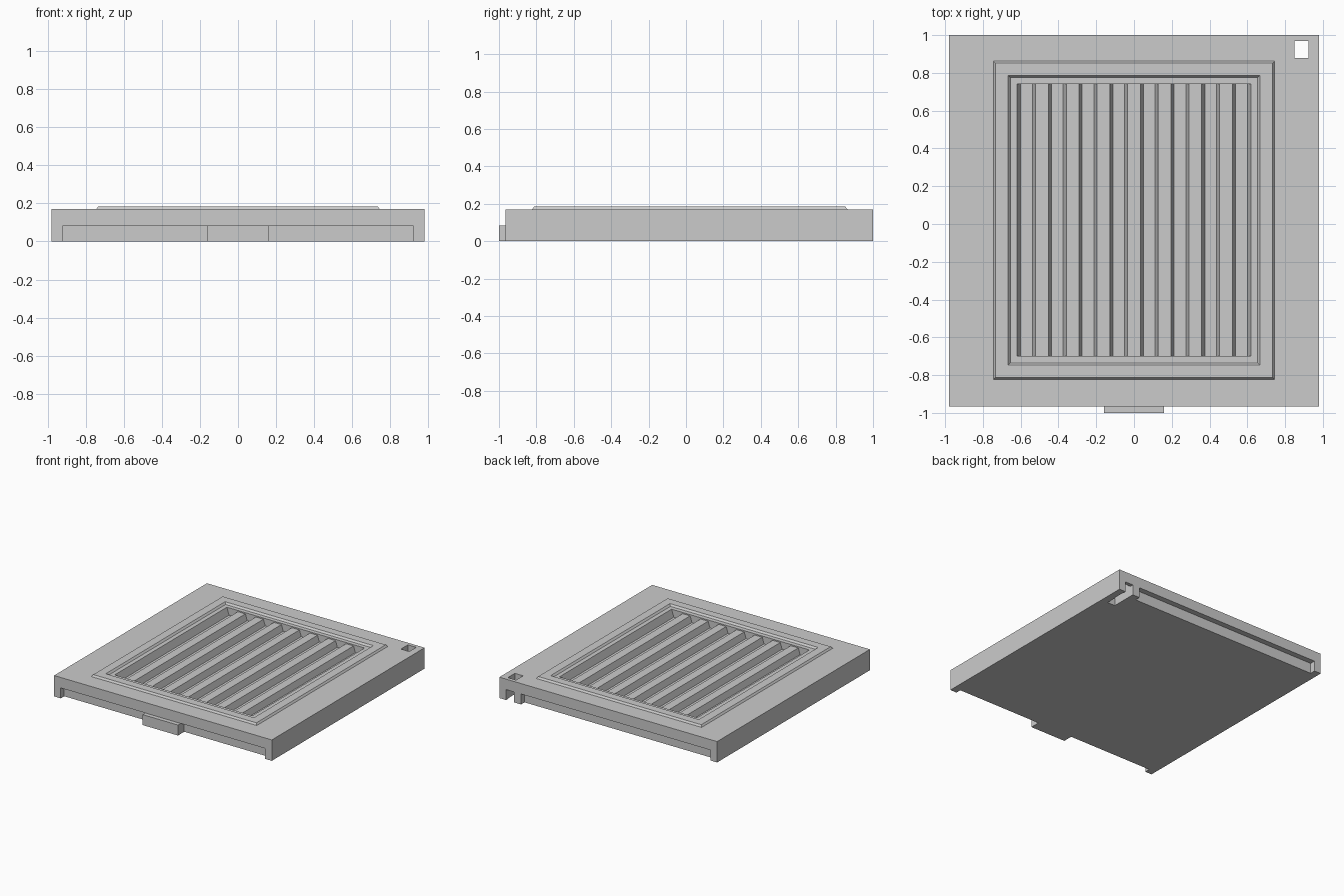
import bpy, bmesh

if "Cube" in bpy.data.objects:
    bpy.data.objects.remove(bpy.data.objects["Cube"])

grey = bpy.data.materials.new("plain_grey")
grey.diffuse_color = (0.6, 0.6, 0.6, 1)
grey.use_nodes = True
grey.node_tree.nodes["Principled BSDF"].inputs["Base Color"].default_value = grey.diffuse_color


def make(name, bm):
    bmesh.ops.recalc_face_normals(bm, faces=bm.faces[:])
    me = bpy.data.meshes.new(name)
    bm.to_mesh(me)
    bm.free()
    me.materials.append(grey)
    ob = bpy.data.objects.new(name, me)
    bpy.context.collection.objects.link(ob)
    return ob


def box(name, x0, x1, y0, y1, z0, z1):
    bm = bmesh.new()
    bmesh.ops.create_cube(bm, size=1)
    for v in bm.verts:
        v.co = (x1 if v.co.x > 0 else x0,
                y1 if v.co.y > 0 else y0,
                z1 if v.co.z > 0 else z0)
    return make(name, bm)


def prism_along_y(name, profile, y0, y1):
    bm = bmesh.new()
    a = [bm.verts.new((x, y0, z)) for x, z in profile]
    b = [bm.verts.new((x, y1, z)) for x, z in profile]
    bm.faces.new(a)
    bm.faces.new(b[::-1])
    n = len(a)
    for i in range(n):
        j = (i + 1) % n
        bm.faces.new((a[i], b[i], b[j], a[j]))
    return make(name, bm)


def cut(target, cutter):
    cutter.hide_render = True
    m = target.modifiers.new("cut", 'BOOLEAN')
    m.operation = 'DIFFERENCE'
    m.solver = 'EXACT'
    m.object = cutter
    bpy.context.view_layer.objects.active = target
    bpy.ops.object.modifier_apply(modifier=m.name)
    bpy.data.objects.remove(cutter)


TOP, MID = 0.17, 0.085

# Slab
slab = box("slab", -0.98, 0.98, -0.965, 1.0, 0, TOP)

# Front undercut either side of the tab, back undercut, corner pocket and hole
cut(slab, box("front_cut_left", -0.92, -0.16, -1.2, -0.92, -0.1, MID))
cut(slab, box("front_cut_right", 0.16, 0.92, -1.2, -0.92, -0.1, MID))
cut(slab, box("back_cut", -0.92, 0.785, 0.955, 1.2, -0.1, MID))
cut(slab, box("pocket_cut", 0.85, 0.92, 0.79, 1.2, -0.1, MID))
cut(slab, box("hole_cut", 0.85, 0.925, 0.88, 0.97, -0.05, 0.3))

# Ribbed recess: eight grooves with seven sloped ridges between them
FLOOR, RIDGE, PITCH = 0.11, 0.16, 0.1623
profile = [(-0.62, TOP), (-0.60, FLOOR)]
for i in range(7):
    c = (i - 3) * PITCH
    profile += [(c - 0.05, FLOOR), (c - 0.034, RIDGE),
                (c + 0.034, RIDGE), (c + 0.05, FLOOR)]
profile += [(0.60, FLOOR), (0.62, TOP), (0.62, 0.3), (-0.62, 0.3)]
cut(slab, prism_along_y("rib_cut", profile, -0.70, 0.742))

# Raised bevelled frame around the recess
bm = bmesh.new()
rings = []
for hx, hy, z in ((0.745, 0.843, TOP), (0.734, 0.832, 0.185),
                  (0.667, 0.767, 0.185), (0.655, 0.755, TOP)):
    rings.append([bm.verts.new((sx * hx, 0.02 + sy * hy, z))
                  for sx, sy in ((-1, -1), (1, -1), (1, 1), (-1, 1))])
for r, s in zip(rings, rings[1:]):
    for i in range(4):
        j = (i + 1) % 4
        bm.faces.new((r[i], r[j], s[j], s[i]))
frame = make("raised_frame", bm)
# open strip: make sure the flat top points up
if max(frame.data.polygons, key=lambda p: abs(p.normal.z)).normal.z < 0:
    frame.data.flip_normals()

# Front tab
box("front_tab", -0.16, 0.16, -1.0, -0.965, 0, MID)
